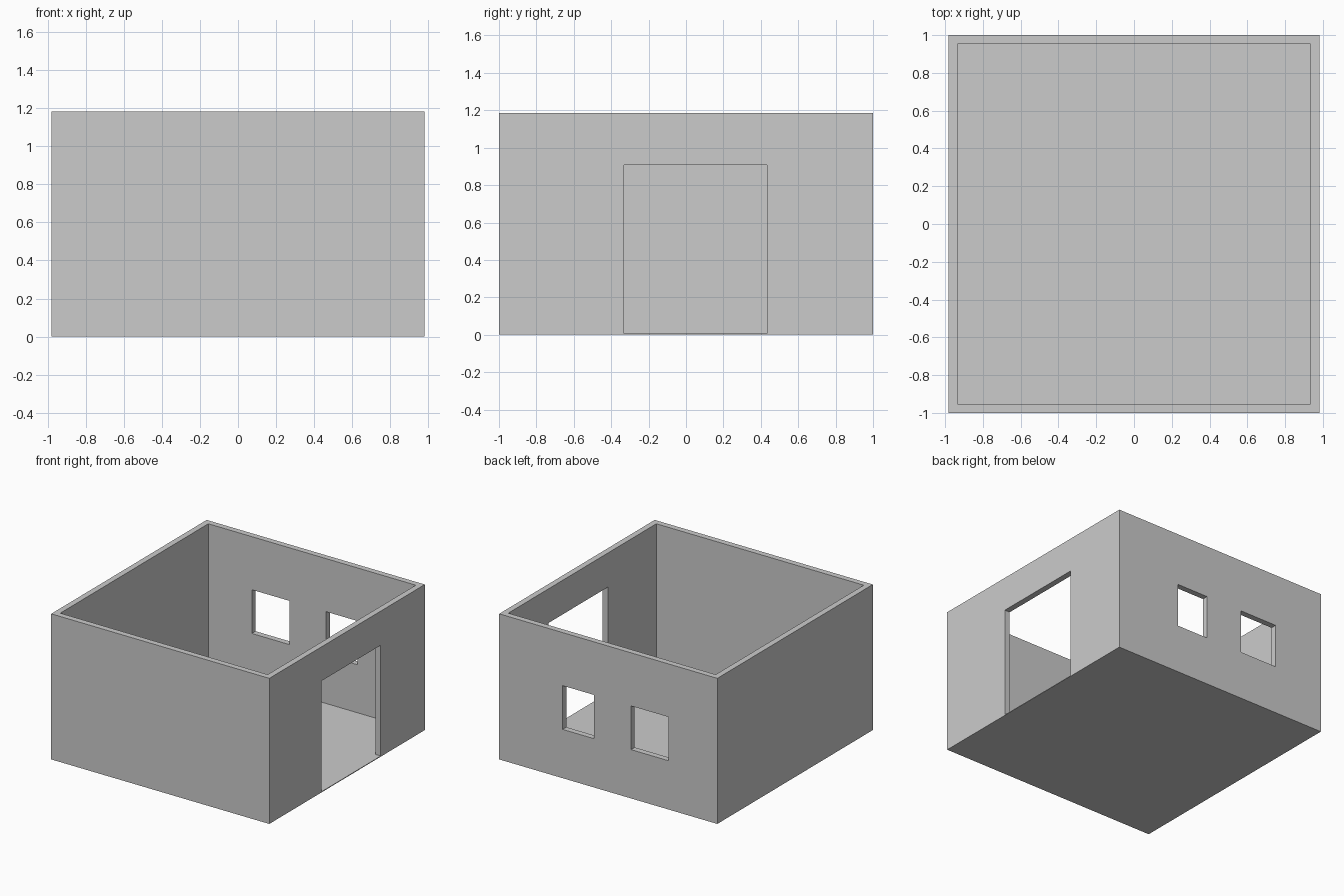
import bpy

if "Cube" in bpy.data.objects:
    bpy.data.objects.remove(bpy.data.objects["Cube"])

HALF_X, HALF_Y, HEIGHT = 0.982, 1.0, 1.185
WALL, FLOOR = 0.048, 0.006


def box(name, x, y, z):
    """Box spanning the given (min, max) ranges."""
    spans = (x, y, z)
    bpy.ops.mesh.primitive_cube_add(size=1)
    ob = bpy.context.object
    ob.name = ob.data.name = name
    for v in ob.data.vertices:
        v.co = [(a + b) / 2 + c * (b - a) for (a, b), c in zip(spans, v.co)]
    return ob


def cut(target, *spans):
    """Subtract a box from the target and discard the cutter."""
    cutter = box("cutter", *spans)
    cutter.hide_render = True
    mod = target.modifiers.new("opening", 'BOOLEAN')
    mod.operation, mod.solver, mod.object = 'DIFFERENCE', 'EXACT', cutter
    bpy.context.view_layer.objects.active = target
    bpy.ops.object.modifier_apply(modifier=mod.name)
    bpy.data.objects.remove(cutter)


# Thin floor slab with the walls standing on it
box("floor", (-HALF_X, HALF_X), (-HALF_Y, HALF_Y), (0, FLOOR))
walls = box("walls", (-HALF_X, HALF_X), (-HALF_Y, HALF_Y), (FLOOR, HEIGHT))

# Open interior
ix, iy = HALF_X - WALL, HALF_Y - WALL
cut(walls, (-ix, ix), (-iy, iy), (-0.1, HEIGHT + 0.1))

# Doorway in the right wall
cut(walls, (ix - 0.1, HALF_X + 0.1), (-0.331, 0.433), (-0.1, 0.907))

# Two windows in the back wall
for x in ((-0.542, -0.205), (0.126, 0.411)):
    cut(walls, x, (iy - 0.1, HALF_Y + 0.1), (0.397, 0.753))
